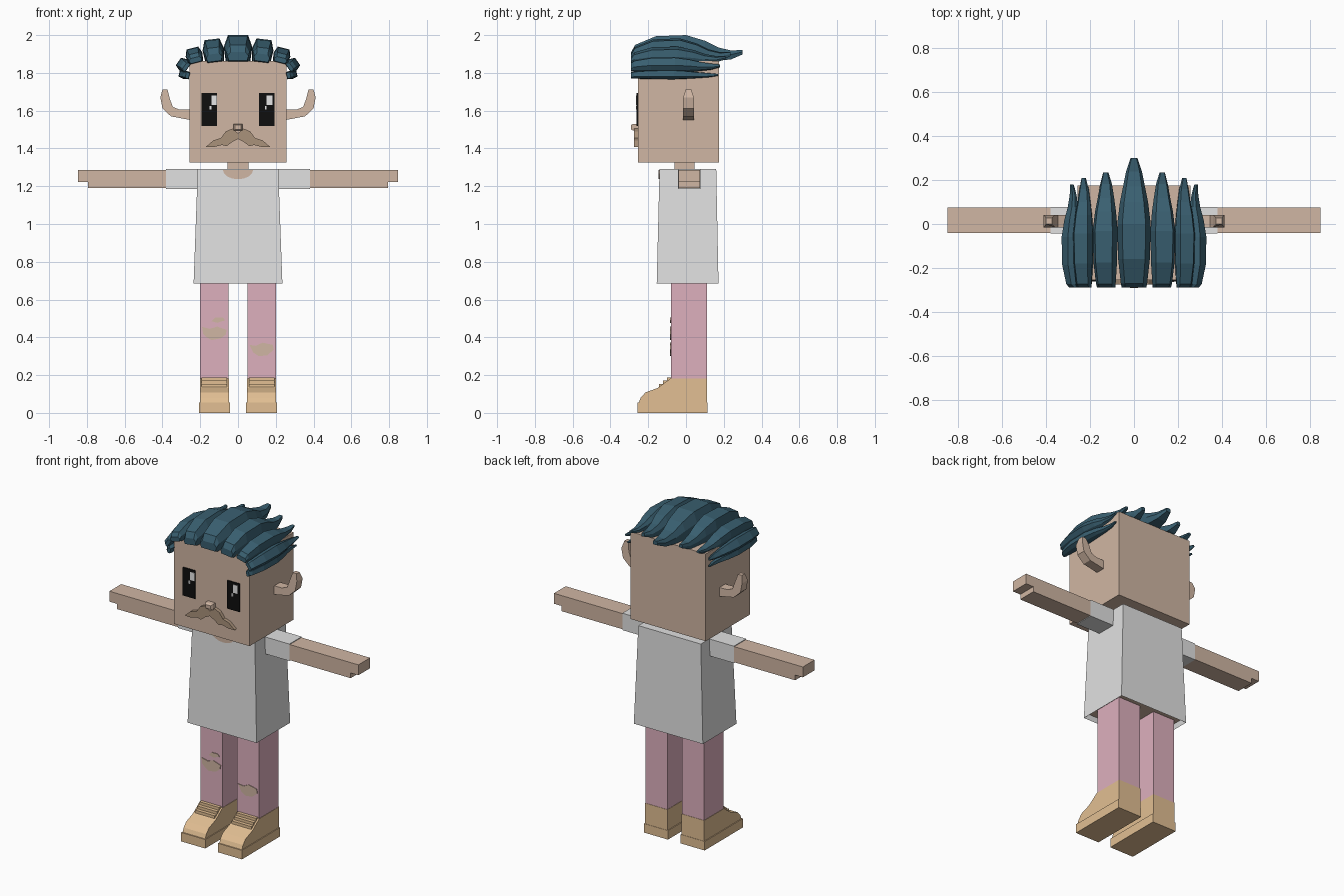
import bpy, bmesh, math
from mathutils import Matrix, Vector

cube = bpy.data.objects.get("Cube")
if cube:
    bpy.data.objects.remove(cube)


def material(name, rgb):
    lin = [((c / 255 + 0.055) / 1.055) ** 2.4 if c > 10 else c / 3294 for c in rgb]
    m = bpy.data.materials.new(name)
    m.use_nodes = True
    m.diffuse_color = (*lin, 1)
    bsdf = next(n for n in m.node_tree.nodes if n.type == 'BSDF_PRINCIPLED')
    bsdf.inputs["Base Color"].default_value = (*lin, 1)
    bsdf.inputs["Roughness"].default_value = 0.9
    return m


skin = material("skin", (208, 182, 163))
cloth = material("shirt_white", (225, 225, 225))
pink = material("trouser_pink", (222, 176, 190))
tan = material("shoe_tan", (226, 191, 147))
teal = material("hair_teal", (57, 95, 112))
brown = material("moustache_brown", (170, 146, 123))
black = material("eye_black", (14, 14, 14))
white = material("eye_white", (240, 240, 240))


def finish(name, bm, *mats):
    bmesh.ops.recalc_face_normals(bm, faces=bm.faces)
    me = bpy.data.meshes.new(name)
    bm.to_mesh(me)
    bm.free()
    for m in mats:
        me.materials.append(m)
    ob = bpy.data.objects.new(name, me)
    bpy.context.collection.objects.link(ob)
    return ob


def loft(bm, rings):
    """Skin a list of equal-length point rings and cap both ends."""
    rows = [[bm.verts.new(p) for p in ring] for ring in rings]
    n = len(rows[0])
    for a, b in zip(rows, rows[1:]):
        for i in range(n):
            j = (i + 1) % n
            bm.faces.new((a[i], a[j], b[j], b[i]))
    return bm.faces.new(rows[0]), bm.faces.new(rows[-1][::-1])


def box(name, x, y, z, mat):
    bm = bmesh.new()
    loft(bm, [[(x[0], y[0], h), (x[1], y[0], h), (x[1], y[1], h), (x[0], y[1], h)] for h in z])
    return finish(name, bm, mat)


def front_prism(name, outline, y, mat):
    """Extrude an x-z outline along y."""
    bm = bmesh.new()
    loft(bm, [[(px, d, pz) for px, pz in outline] for d in y])
    return finish(name, bm, mat)


def side_prism(name, outline, x, mat):
    """Extrude a y-z outline along x."""
    bm = bmesh.new()
    loft(bm, [[(d, py, pz) for py, pz in outline] for d in x])
    return finish(name, bm, mat)


def span(s, a, b):
    return sorted((s * a, s * b))


# Head and neck
box("head", (-0.257, 0.257), (-0.255, 0.175), (1.325, 1.862), skin)
box("neck", (-0.056, 0.056), (-0.06, 0.045), (1.23, 1.33), skin)

# Shirt: flared block with a recessed underside
bm = bmesh.new()
bottom, top = loft(bm, [
    [(-0.235, -0.155, 0.685), (0.235, -0.155, 0.685), (0.235, 0.172, 0.685), (-0.235, 0.172, 0.685)],
    [(-0.213, -0.14, 1.29), (0.213, -0.14, 1.29), (0.213, 0.16, 1.29), (-0.213, 0.16, 1.29)]])
bmesh.ops.recalc_face_normals(bm, faces=bm.faces)
bmesh.ops.inset_region(bm, faces=[bottom], thickness=0.012)
bmesh.ops.translate(bm, verts=bottom.verts, vec=(0, 0, 0.03))
bottom.material_index = 1
finish("shirt", bm, cloth, skin)

# Neckline
arc = [(0.08 * math.cos(t), 1.287 + 0.05 * math.sin(t))
       for t in (math.pi + math.pi * i / 8 for i in range(9))]
front_prism("neckline", arc, (-0.145, -0.137), skin)

# Eyes with highlights
for s, label in ((1, "left"), (-1, "right")):
    box(label + "_eye", span(s, 0.11, 0.193), (-0.262, -0.254), (1.52, 1.693), black)
    gx = 0.152 * s + (0.012 if s < 0 else 0)
    box(label + "_eye_highlight", (gx, gx + 0.03), (-0.265, -0.261), (1.63, 1.68), white)
    box(label + "_eye_glint", (gx - 0.01, gx), (-0.265, -0.261), (1.605, 1.625), white)

# Nose: small tapered block
bm = bmesh.new()
loft(bm, [[(-w, y, 1.512 - h), (w, y, 1.512 - h), (w, y, 1.512 + h), (-w, y, 1.512 + h)]
          for y, w, h in ((-0.25, 0.025, 0.018), (-0.28, 0.025, 0.018), (-0.292, 0.017, 0.011))])
finish("nose", bm, skin)

# Moustache
upper = [(0.03, 1.505), (0.065, 1.49), (0.09, 1.455), (0.13, 1.443), (0.17, 1.408)]
lower = [(0.13, 1.407), (0.085, 1.418), (0.06, 1.412), (0.03, 1.435)]
half = upper + lower
front_prism("moustache", [(0, 1.48)] + half + [(0, 1.45)] + [(-x, z) for x, z in half[::-1]],
            (-0.276, -0.25), brown)

# Strand profile: y, half width, underside, crest
STRAND = [(-0.29, 0.056, 0.005, 0.05), (-0.27, 0.06, 0.0, 0.088), (-0.16, 0.072, 0.0, 0.134),
          (0.0, 0.076, 0.0, 0.14), (0.1, 0.064, 0.004, 0.11), (0.17, 0.05, 0.004, 0.075),
          (0.24, 0.036, 0.012, 0.058), (0.3, 0.016, 0.038, 0.062)]


def strand(name, x, z, wide, tall, tip, roll):
    """One swept lock with a bevelled crest, rolled around its long axis."""
    rings = []
    turn = Matrix.Rotation(math.radians(roll), 3, 'Y')
    for y, w, lo, hi in STRAND:
        w, lo, hi = w * wide, lo * tall, hi * tall
        mid = lo + (hi - lo) * 0.55
        y = -0.29 + (y + 0.29) * (tip + 0.29) / 0.59
        section = ((-w * 0.85, lo), (w * 0.85, lo), (w, mid), (w * 0.7, hi), (-w * 0.7, hi), (-w, mid))
        rings.append([turn @ Vector((a, 0, b)) + Vector((x, y, z)) for a, b in section])
    bm = bmesh.new()
    loft(bm, rings)
    finish(name, bm, teal)


# Hair
strand("hair_centre", 0, 1.86, 1, 1, 0.3, 0)
for s, label in ((1, "left"), (-1, "right")):
    strand(label + "_hair_inner", s * 0.123, 1.857, 0.75, 0.87, 0.235, s * 7)
    strand(label + "_hair_outer", s * 0.222, 1.853, 0.6, 0.58, 0.21, s * 14)
    strand(label + "_hair_temple", s * 0.265, 1.825, 0.46, 0.44, 0.18, s * 55)
    strand(label + "_hair_side", s * 0.257, 1.785, 0.3, 0.4, 0.17, s * 78)

# Ears, arms, legs and shoes
EAR = [(0.25, 1.605), (0.31, 1.606), (0.345, 1.62), (0.36, 1.66), (0.373, 1.712), (0.4, 1.712),
       (0.411, 1.67), (0.4, 1.612), (0.355, 1.57), (0.25, 1.55)]
ARM = [(0.37, 1.19), (0.795, 1.19), (0.795, 1.222), (0.848, 1.222), (0.848, 1.286), (0.37, 1.286)]
SHOE = [(0.112, 0.05), (0.112, 0.182), (-0.082, 0.182), (-0.15, 0.132), (-0.215, 0.108),
        (-0.24, 0.08), (-0.252, 0.05)]
for s, label in ((1, "left"), (-1, "right")):
    ear = front_prism(label + "_ear", [(s * x, z) for x, z in EAR], (-0.015, 0.042), skin)
    for v in ear.data.vertices:
        if v.co.z > 1.7:
            v.co.y = 0.013 + (v.co.y - 0.013) * 0.5
    front_prism(label + "_arm", [(s * x, z) for x, z in ARM], (-0.04, 0.074), skin)
    box(label + "_sleeve", span(s, 0.2, 0.38), (-0.043, 0.077), (1.186, 1.29), cloth)
    box(label + "_trouser_leg", span(s, 0.05, 0.2), (-0.08, 0.11), (0.18, 0.72), pink)
    side_prism(label + "_shoe", SHOE, span(s, 0.048, 0.202), tan)
    box(label + "_sole", span(s, 0.043, 0.207), (-0.257, 0.114), (0, 0.055), tan)
    # Raised laces down the instep
    for i in range(3):
        y, z = -0.09 - 0.022 * i, 0.178 - 0.017 * i
        box(label + "_lace", span(s, 0.058, 0.192), (y - 0.01, y + 0.02), (z - 0.008, z + 0.01), tan)

# Torn patches on the trousers
TEARS = {
    "right_knee_tear": [(-0.19, 0.455), (-0.15, 0.445), (-0.11, 0.457), (-0.06, 0.44), (-0.065, 0.415),
                        (-0.09, 0.395), (-0.14, 0.385), (-0.165, 0.4), (-0.185, 0.42)],
    "right_small_tear": [(-0.14, 0.485), (-0.12, 0.505), (-0.08, 0.505), (-0.068, 0.49), (-0.11, 0.477)],
    "left_knee_tear": [(0.06, 0.36), (0.095, 0.355), (0.13, 0.372), (0.185, 0.36), (0.19, 0.335),
                       (0.155, 0.305), (0.11, 0.3), (0.08, 0.32)],
}
for name, outline in TEARS.items():
    front_prism(name, outline, (-0.084, -0.077), skin)
